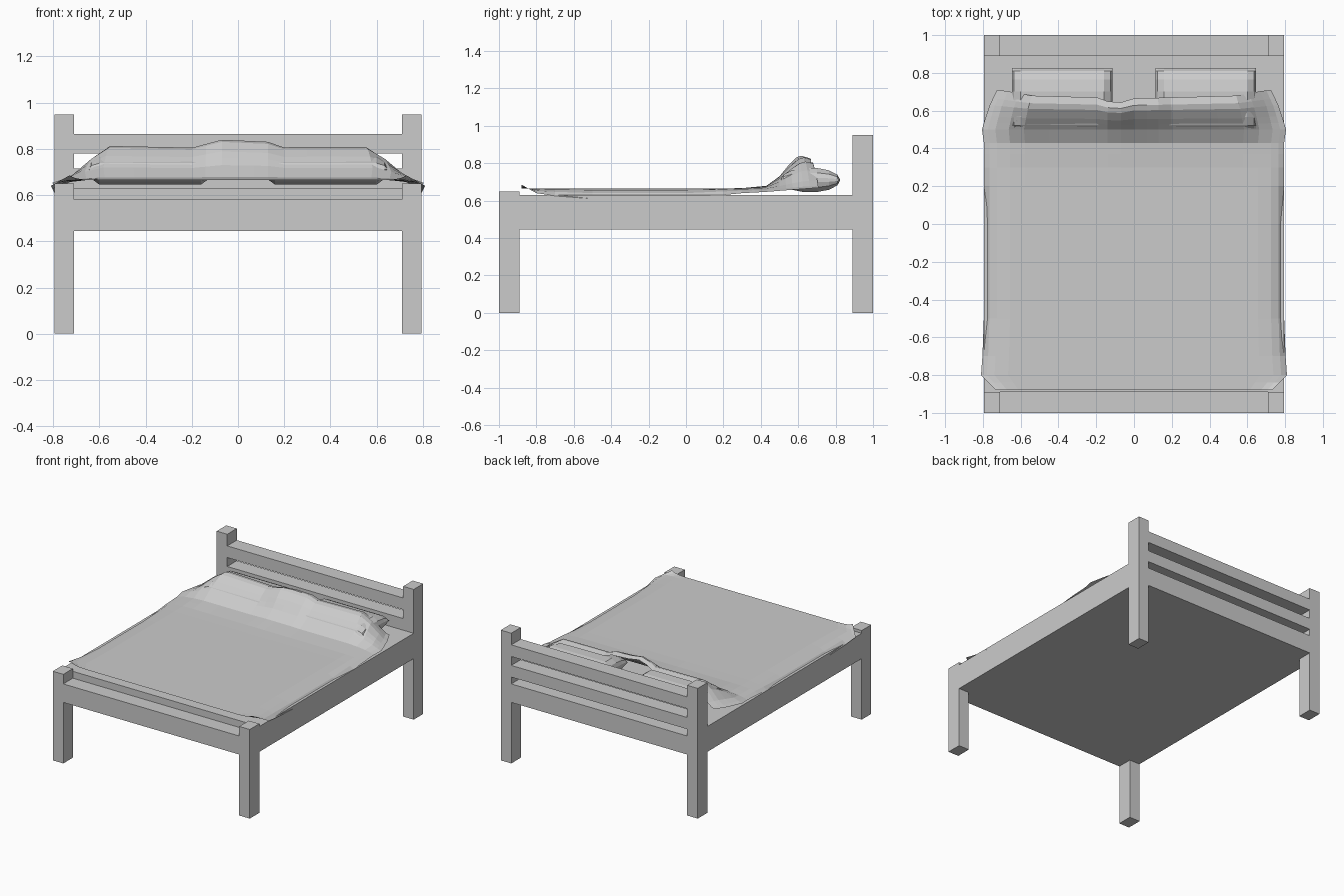
import bpy, bmesh, math

if "Cube" in bpy.data.objects:
    bpy.data.objects.remove(bpy.data.objects["Cube"])


def finish(name, bm):
    mesh = bpy.data.meshes.new(name)
    bm.to_mesh(mesh)
    bm.free()
    obj = bpy.data.objects.new(name, mesh)
    bpy.context.collection.objects.link(obj)
    return obj


def box(name, x0, x1, y0, y1, z0, z1):
    bm = bmesh.new()
    bmesh.ops.create_cube(bm, size=1)
    for v in bm.verts:
        v.co = ((x0 + x1) / 2 + v.co.x * (x1 - x0),
                (y0 + y1) / 2 + v.co.y * (y1 - y0),
                (z0 + z1) / 2 + v.co.z * (z1 - z0))
    return finish(name, bm)


def interp(points, t):
    if t <= points[0][0]:
        return points[0][1]
    for (a, va), (b, vb) in zip(points, points[1:]):
        if t <= b:
            return va + (vb - va) * (t - a) / (b - a)
    return points[-1][1]


# Corner posts
for side, name in ((-1, "left"), (1, "right")):
    xa, xb = sorted((side * 0.71, side * 0.795))
    box(name + "_front_post", xa, xb, -1, -0.89, 0, 0.65)
    box(name + "_back_post", xa, xb, 0.89, 1, 0, 0.95)

# Frame slab, mattress and end rails
box("bed_frame", -0.795, 0.795, -0.89, 0.89, 0.445, 0.58)
box("mattress", -0.795, 0.795, -0.89, 0.89, 0.58, 0.63)
box("foot_rail", -0.71, 0.71, -1, -0.89, 0.445, 0.58)
for i, (z0, z1) in enumerate(((0.445, 0.58), (0.63, 0.715), (0.78, 0.865))):
    box("headboard_rail_%d" % (i + 1), -0.71, 0.71, 0.89, 1, z0, z1)


# Pillows: oval sections, pinched at both ends
def pillow(name, cx):
    bm = bmesh.new()
    n = 14
    rings = []
    for x, h in ((-0.265, 0.012), (-0.255, 0.04), (-0.22, 0.066),
                 (0.22, 0.066), (0.255, 0.04), (0.265, 0.012)):
        ring = []
        for k in range(n):
            a = 2 * math.pi * k / n
            ring.append(bm.verts.new((cx + x, 0.665 + 0.16 * math.cos(a),
                                      0.71 + h * math.sin(a))))
        rings.append(ring)
    for r, s in zip(rings, rings[1:]):
        for k in range(n):
            bm.faces.new((r[k], r[(k + 1) % n], s[(k + 1) % n], s[k]))
    bm.faces.new(rings[0])
    bm.faces.new(rings[-1])
    bmesh.ops.recalc_face_normals(bm, faces=bm.faces)
    finish(name, bm)


pillow("left_pillow", -0.38)
pillow("right_pillow", 0.38)

# Blanket: sheet draped over mattress and pillows
half_width = ((-0.88, 0.73), (-0.8, 0.81), (-0.6, 0.795), (0.43, 0.795),
              (0.5, 0.805), (0.6, 0.77), (0.69, 0.72))
edge_z = ((-0.88, 0.685), (-0.8, 0.64), (-0.6, 0.61), (0, 0.61),
          (0.3, 0.64), (0.45, 0.648), (0.69, 0.67))
rise = ((0.28, 0), (0.43, 0.012), (0.5, 0.055), (0.56, 0.105),
        (0.61, 0.14), (0.64, 0.148), (0.68, 0.138))
hump = ((-0.8, 0), (-0.72, 0.3), (-0.6, 1.0), (-0.2, 0.95), (-0.07, 1.18),
        (0.13, 1.12), (0.2, 0.96), (0.6, 0.97), (0.69, 0.5), (0.8, 0))
head_shift = ((-0.8, 0.03), (-0.7, 0.02), (-0.6, 0), (-0.2, -0.01),
              (-0.1, -0.045), (0, -0.015), (0.6, 0), (0.7, 0.02), (0.8, 0.03))
xs = (-0.8, -0.77, -0.73, -0.66, -0.58, -0.45, -0.3, -0.2, -0.14, -0.07, 0,
      0.07, 0.13, 0.2, 0.3, 0.45, 0.58, 0.66, 0.73, 0.77, 0.8)
ys = (-0.88, -0.84, -0.8, -0.7, -0.5, -0.25, 0, 0.2, 0.3, 0.37, 0.43,
      0.5, 0.53, 0.56, 0.61, 0.64, 0.68)
bm = bmesh.new()
rows = []
for y in ys:
    row = []
    for x in xs:
        top = 0.665 + interp(rise, y) * interp(hump, x)
        droop = interp(((0.66, 0), (0.73, 0.15), (0.77, 0.45), (0.8, 1)), abs(x))
        z = top + (interp(edge_z, y) - top) * droop
        px = x * (1 + (interp(half_width, y) / 0.8 - 1) * abs(x) / 0.8)
        py = y + interp(head_shift, x) * interp(((0.5, 0), (0.68, 1)), y)
        row.append(bm.verts.new((px, py, z)))
    rows.append(row)
for r, s in zip(rows, rows[1:]):
    for k in range(len(xs) - 1):
        bm.faces.new((r[k], r[k + 1], s[k + 1], s[k]))
finish("blanket", bm)
